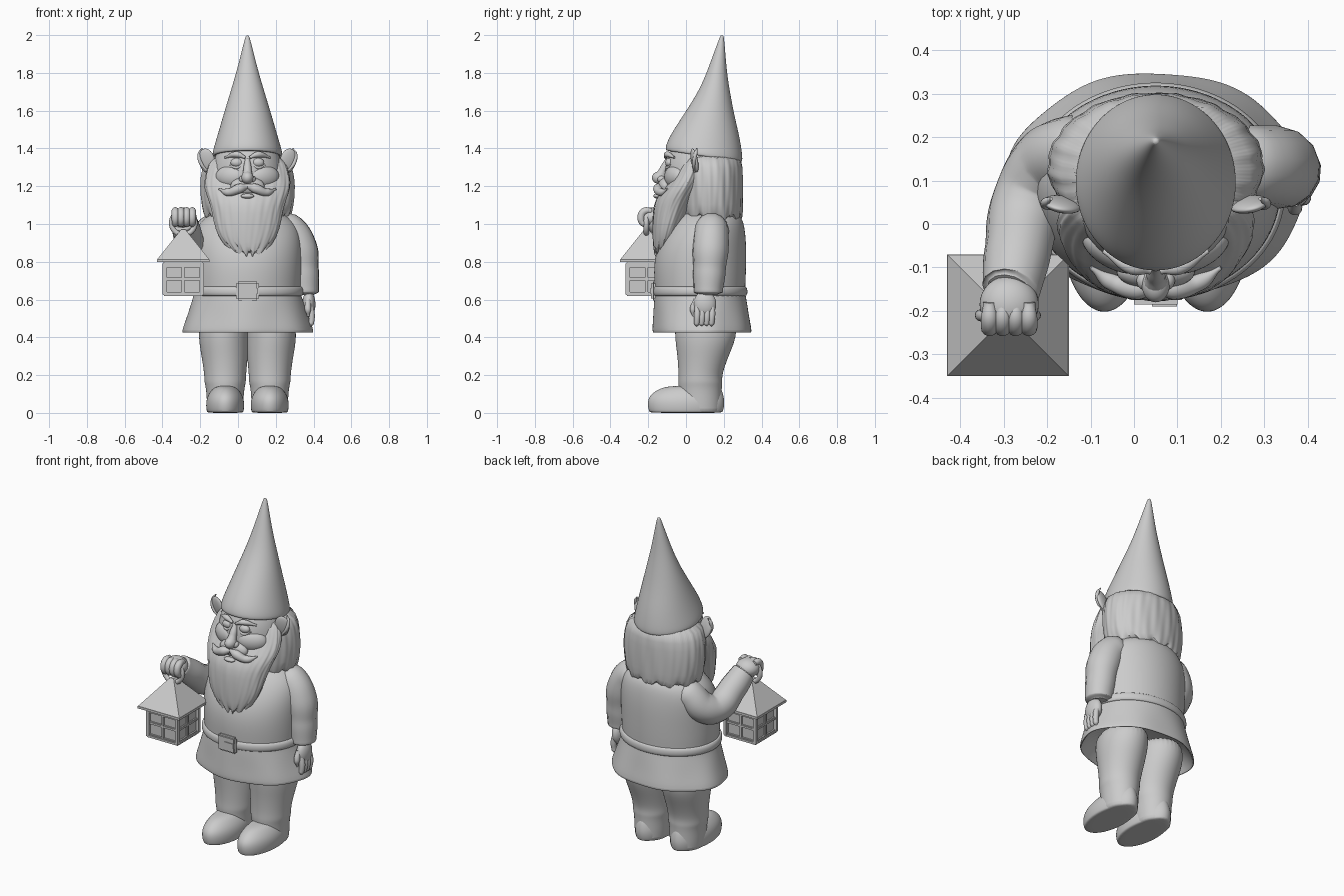
import bpy, bmesh, math
from math import sin, cos, pi
from mathutils import Matrix

if "Cube" in bpy.data.objects:
    bpy.data.objects.remove(bpy.data.objects["Cube"])

CX = 0.05  # centre line of the figure


def finish(ob, angle=40):
    bpy.ops.object.select_all(action='DESELECT')
    ob.select_set(True)
    bpy.context.view_layer.objects.active = ob
    bpy.ops.object.shade_smooth_by_angle(angle=math.radians(angle))
    return ob


def from_bm(name, bm, subsurf=0, angle=40):
    bmesh.ops.recalc_face_normals(bm, faces=bm.faces)
    me = bpy.data.meshes.new(name)
    bm.to_mesh(me)
    bm.free()
    ob = bpy.data.objects.new(name, me)
    bpy.context.collection.objects.link(ob)
    if subsurf:
        ob.modifiers.new("smooth", 'SUBSURF').levels = subsurf
        ob.modifiers["smooth"].render_levels = subsurf
    return finish(ob, angle)


def loft(name, rings, seg=32, power=2.0, tilt=0, wave=None, subsurf=2, angle=60):
    """Stack of oval rings (z, cx, cy, rx, ry); wave(t, i) gives (radial factor, dz)."""
    bm = bmesh.new()
    rows = []
    for i, (z, cx, cy, rx, ry) in enumerate(rings):
        row = []
        for k in range(seg):
            t = 2 * pi * k / seg
            c, s = cos(t), sin(t)
            f, dz = wave(t, i) if wave else (1, 0)
            x = rx * f * math.copysign(abs(c) ** (2 / power), c)
            y = ry * f * math.copysign(abs(s) ** (2 / power), s)
            row.append(bm.verts.new((cx + x, cy + y, z + dz + tilt * y)))
        rows.append(row)
    for a, b in zip(rows, rows[1:]):
        for k in range(seg):
            n = (k + 1) % seg
            bm.faces.new((a[k], a[n], b[n], b[k]))
    bm.faces.new(rows[0][::-1])
    bm.faces.new(rows[-1])
    return from_bm(name, bm, subsurf, angle)


def ball(name, loc, size, rot=(0, 0, 0)):
    bpy.ops.mesh.primitive_uv_sphere_add(segments=32, ring_count=20, location=loc, rotation=rot)
    ob = bpy.context.object
    ob.name, ob.scale = name, size
    return finish(ob, 80)


def tube(name, pts):
    """Smooth tube through (x, y, z, radius) points."""
    cu = bpy.data.curves.new(name, 'CURVE')
    cu.dimensions, cu.bevel_depth, cu.bevel_resolution = '3D', 1, 5
    cu.resolution_u, cu.use_fill_caps = 8, True
    sp = cu.splines.new('BEZIER')
    sp.radius_interpolation = 'EASE'
    sp.bezier_points.add(len(pts) - 1)
    for p, (x, y, z, r) in zip(sp.bezier_points, pts):
        p.co, p.radius = (x, y, z), r
        p.handle_left_type = p.handle_right_type = 'AUTO'
    ob = bpy.data.objects.new(name, cu)
    bpy.context.collection.objects.link(ob)
    bpy.ops.object.select_all(action='DESELECT')
    ob.select_set(True)
    bpy.context.view_layer.objects.active = ob
    bpy.ops.object.convert(target='MESH')
    return finish(bpy.context.object, 70)


def box(name, loc, size, bevel=0.006):
    bm = bmesh.new()
    bmesh.ops.create_cube(bm, size=1, matrix=Matrix.Translation(loc) @ Matrix.Diagonal((*size, 1)))
    bmesh.ops.bevel(bm, geom=bm.edges[:], offset=bevel, segments=2, affect='EDGES')
    return from_bm(name, bm)


# Boots with round toes, and trouser legs
for s, side in ((-1, "right"), (1, "left")):
    x = CX + s * 0.118
    loft(side + "_boot", [(0, x, 0, .09, .185), (.004, x, 0, .098, .197), (.05, x, 0, .103, .206),
                          (.09, x, .002, .094, .198), (.125, x, .02, .07, .17), (.145, x, .04, .045, .13)])
    loft(side + "_leg", [(0, x, .08, .08, .095), (.004, x, .08, .095, .11), (.13, x, .075, .1, .113),
                         (.16, x, .076, .111, .118), (.2, x, .075, .11, .114), (.3, CX + s * .12, .09, .123, .135),
                         (.4, CX + s * .127, .105, .135, .165), (.52, CX + s * .12, .105, .13, .165)])

# Coat: hollow flared skirt running up to the shoulders
def folds(t, i):
    return 1 + (.014 * sin(7 * t + .6) if 1 <= i <= 4 else 0), 0

loft("coat", [(.56, CX, .08, .22, .18), (.45, CX, .083, .325, .24), (.42, CX, .087, .34, .255),
              (.428, CX, .088, .352, .265), (.5, CX, .083, .325, .255), (.6, CX, .076, .292, .245),
              (.64, CX, .074, .28, .238), (.69, CX, .074, .285, .242), (.8, CX, .074, .288, .245),
              (.9, CX, .087, .288, .232), (.99, CX, .11, .27, .2), (1.05, CX, .125, .21, .165),
              (1.09, CX, .12, .1, .1)], seg=48, wave=folds)

# Belt and buckle
loft("belt", [(.615, CX, .074, .27, .23), (.62, CX, .074, .296, .25), (.645, CX, .074, .3, .253),
              (.668, CX, .074, .294, .248), (.673, CX, .074, .27, .23)], seg=48)
box("buckle", (CX, -.172, .645), (.12, .026, .1), .01)
box("buckle_prong", (CX + .02, -.184, .645), (.07, .012, .04))

# Hanging arm with hand
tube("left_arm", [(.17, .14, 1.0, .05), (.27, .135, .965, .092), (.325, .13, .87, .096),
                  (.343, .124, .75, .086), (.352, .118, .64, .077), (.352, .118, .625, .05)])
ball("left_hand", (.375, .1, .575), (.035, .06, .07))
for k in range(4):
    y = .06 + .026 * k
    tube("left_finger", [(.38, y, .58, .014), (.39, y, .52, .017), (.387, y - .003, .475, .015),
                         (.38, y - .004, .457, .005)])
tube("left_thumb", [(.37, .055, .6, .015), (.37, .037, .55, .017), (.372, .04, .51, .006)])

# Raised arm with fist
tube("right_arm", [(-.07, .17, 1.0, .05), (-.14, .165, .965, .085), (-.2, .13, .89, .088),
                   (-.242, .05, .87, .086), (-.268, -.07, .95, .077), (-.282, -.15, 1.015, .068),
                   (-.285, -.157, 1.022, .055)])
ball("right_hand", (-.287, -.185, 1.035), (.068, .066, .053))
for k in range(4):
    x = -.332 + .03 * k
    tube("right_finger", [(x, -.18, 1.07, .015), (x, -.222, 1.066, .02), (x, -.238, 1.035, .02),
                          (x, -.225, 1.002, .017), (x, -.2, 1.0, .008)])

# Lantern: core, window bars on four sides, roof and ring
LX, LY = -.29, -.21
box("lantern_core", (LX, LY, .71), (.185, .185, .17))
box("lantern_floor", (LX, LY, .63), (.215, .215, .022))
box("lantern_lintel", (LX, LY, .785), (.215, .215, .03))
for a in range(4):
    turn = Matrix.Translation((LX, LY, 0)) @ Matrix.Rotation(a * pi / 2, 4, 'Z')
    for name, loc, size in (("lantern_post", (-.098, -.098, .71), (.022, .022, .17)),
                            ("lantern_bar", (0, -.097, .71), (.016, .014, .15)),
                            ("lantern_rail", (0, -.097, .71), (.19, .014, .016))):
        box(name, loc, size, .003).matrix_world = turn
bm = bmesh.new()
q = math.sqrt(2)
for z, r1, r2, h in ((.805, .14, .14, .014), (.89, .14, .012, .16)):
    bmesh.ops.create_cone(bm, cap_ends=True, segments=4, radius1=r1 * q, radius2=r2 * q, depth=h,
                          matrix=Matrix.Translation((LX, LY, z)) @ Matrix.Rotation(pi / 4, 4, 'Z'))
from_bm("lantern_roof", bm, angle=20)
bpy.ops.mesh.primitive_torus_add(location=(LX, LY, 1.005), rotation=(pi / 2, 0, 0), major_radius=.062,
                                 minor_radius=.014, major_segments=40, minor_segments=12)
bpy.context.object.name = "lantern_ring"
finish(bpy.context.object, 80)

# Head, hair and beard, with strands pressed in as waves
ball("head", (CX, .07, 1.26), (.188, .183, .24))

def strands(t, i):
    drop = .014 * sin(11 * t) + .008 * sin(25 * t) if i < 2 else 0
    return 1 + .01 * sin(17 * t + .9 * i) + .009 * sin(31 * t - 1.2 * i), drop

loft("hair", [(1.02, CX, .14, .18, .14), (1.03, CX, .138, .228, .16), (1.1, CX, .135, .243, .166),
              (1.2, CX, .133, .252, .17), (1.3, CX, .128, .24, .172), (1.38, CX, .115, .205, .175)],
     seg=120, wave=strands, subsurf=1)
loft("beard", [(.835, CX + .012, -.125, .045, .03), (.85, CX + .01, -.125, .08, .046),
               (.9, CX, -.115, .135, .06), (.97, CX, -.1, .17, .078), (1.06, CX, -.076, .185, .1),
               (1.13, CX, -.054, .205, .11), (1.19, CX, -.015, .228, .102), (1.25, CX, .015, .226, .09),
               (1.32, CX, .04, .205, .075), (1.37, CX, .06, .18, .07)], seg=120, wave=strands, subsurf=1)

# Face
ball("nose", (CX, -.14, 1.245), (.032, .04, .034))
tube("nose_bridge", [(CX, -.095, 1.345, .014), (CX, -.118, 1.29, .022), (CX, -.138, 1.25, .028)])
ball("lower_lip", (CX, -.152, 1.148), (.035, .02, .013))
ball("upper_lip", (CX, -.11, 1.2), (.09, .04, .05))
for s, side in ((-1, "right"), (1, "left")):
    ball(side + "_eye", (CX + s * .056, -.088, 1.325), (.033, .022, .024))
    ball(side + "_cheek", (CX + s * .09, -.06, 1.25), (.085, .045, .06), (0, 0, s * .45))
    ball(side + "_nostril", (CX + s * .025, -.13, 1.237), (.019, .022, .019))
    tube(side + "_brow", [(CX + s * .012, -.108, 1.352, .008), (CX + s * .055, -.1, 1.368, .016),
                          (CX + s * .12, -.062, 1.352, .006)])
    tube(side + "_lower_lid", [(CX + s * .025, -.1, 1.315, .004), (CX + s * .058, -.1, 1.298, .008),
                               (CX + s * .095, -.08, 1.315, .004)])
    tube(side + "_moustache", [(CX + s * .002, -.14, 1.2, .015), (CX + s * .045, -.148, 1.187, .026),
                               (CX + s * .1, -.133, 1.168, .021), (CX + s * .15, -.1, 1.185, .005)])
    # Pointed ear, broad to the front and thin from the side
    ball(side + "_ear", (CX + s * .215, .045, 1.335), (.044, .016, .066), (.2, s * .15, s * .25))
    tube(side + "_ear_rim", [(CX + s * .21, .045, 1.275, .006), (CX + s * .248, .042, 1.325, .01),
                             (CX + s * .254, .05, 1.37, .01), (CX + s * .24, .058, 1.4, .004)])

# Pointed hat leaning back, lower at the nape
loft("hat", [(1.365, CX, .095, .16, .17), (1.355, CX, .095, .182, .2), (1.37, CX, .095, .188, .206),
             (1.42, CX, .1, .174, .196), (1.5, CX, .116, .15, .165), (1.6, CX, .134, .121, .121),
             (1.7, CX, .153, .09, .082), (1.8, CX, .165, .06, .053), (1.9, CX, .178, .034, .031),
             (1.98, CX, .189, .014, .013), (2.0, CX, .191, .007, .007)], tilt=-.15)
